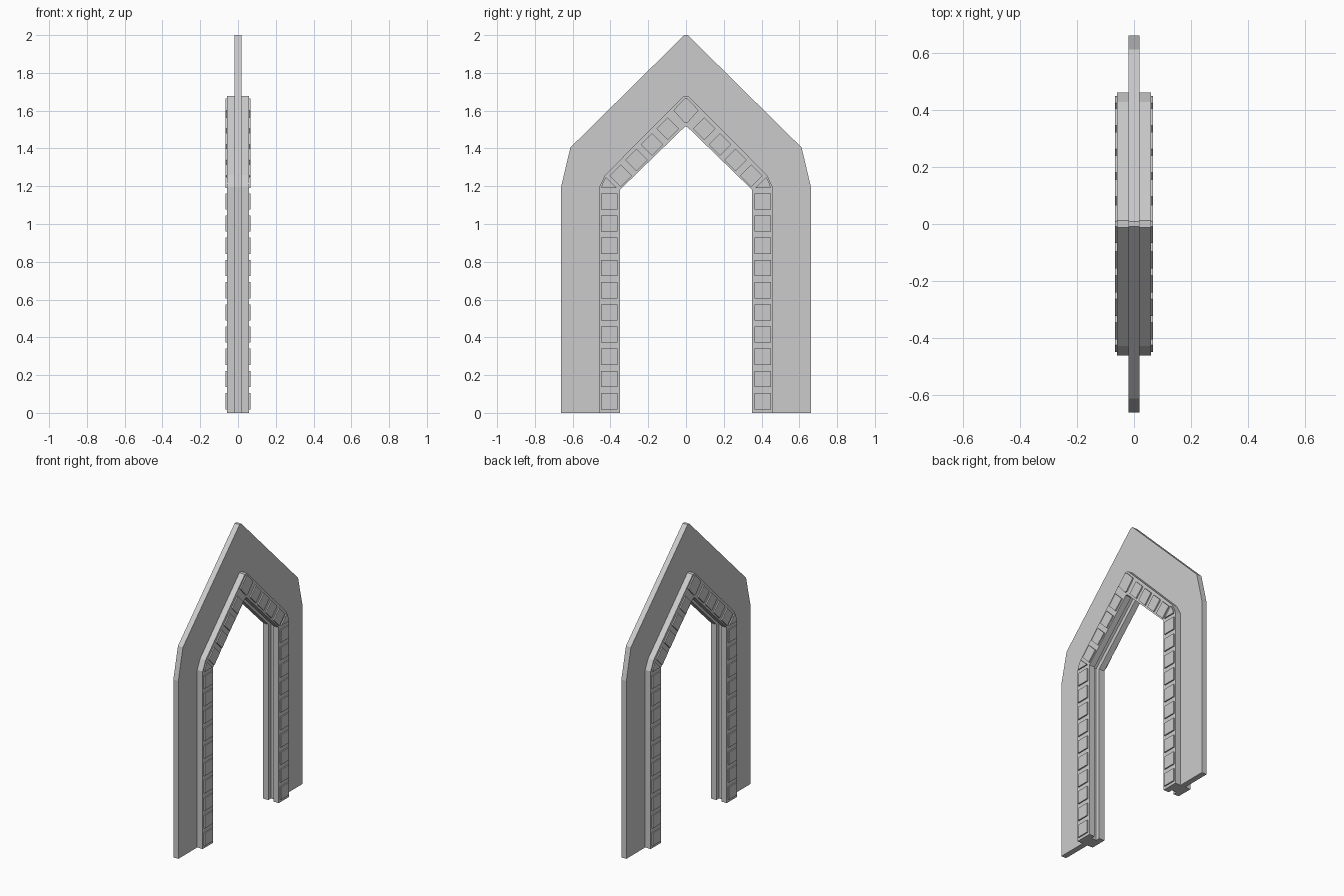
import bpy, bmesh
from mathutils import Vector

cube = bpy.data.objects.get("Cube")
if cube:
    bpy.data.objects.remove(cube, do_unlink=True)

grey = bpy.data.materials.new("stone grey")
grey.use_nodes = True
colour = (0.6, 0.6, 0.6, 1)
grey.diffuse_color = colour
grey.node_tree.nodes["Principled BSDF"].inputs["Base Color"].default_value = colour


def prisms(name, outlines, spans):
    """Extrude each (y, z) outline across each (x0, x1) span into one object."""
    bm = bmesh.new()
    for x0, x1 in spans:
        for outline in outlines:
            face = bm.faces.new([bm.verts.new((x0, y, z)) for y, z in outline])
            new = bmesh.ops.extrude_face_region(bm, geom=[face])["geom"]
            verts = [v for v in new if isinstance(v, bmesh.types.BMVert)]
            bmesh.ops.translate(bm, vec=(x1 - x0, 0, 0), verts=verts)
    bmesh.ops.recalc_face_normals(bm, faces=bm.faces)
    mesh = bpy.data.meshes.new(name)
    bm.to_mesh(mesh)
    bm.free()
    mesh.materials.append(grey)
    obj = bpy.data.objects.new(name, mesh)
    bpy.context.collection.objects.link(obj)
    return obj


def mirror(points):
    return [(-y, z) for y, z in reversed(points)]


def arch(outer, inner):
    """Closed arch outline from the half profiles, each given foot to apex."""
    return outer + mirror(outer) + [(-y, z) for y, z in inner] + inner[::-1]


def square(centre, along, size):
    """Square outline with one edge direction given."""
    a = Vector(along).normalized() * size / 2
    b = Vector((-a.y, a.x))
    c = Vector(centre)
    return [tuple(c + a * i + b * j) for i, j in ((-1, -1), (1, -1), (1, 1), (-1, 1))]


SLAB, FRAME, TILE = 0.0185, 0.059, 0.067

# Thin wall, set back from the opening so a groove runs round the inside
prisms("wall_slab", [arch(
    [(0.661, 0), (0.661, 1.197), (0.612, 1.405), (0.009, 2.0)],
    [(0.378, 0), (0.378, 1.195), (0.006, 1.553)])], [(-SLAB, SLAB)])

# Raised frame on both faces of the wall
prisms("door_frame", [arch(
    [(0.46, 0), (0.46, 1.195), (0.428, 1.26), (0.012, 1.677)],
    [(0.349, 0), (0.349, 1.182), (0.006, 1.515)])],
    [(SLAB, FRAME), (-FRAME, -SLAB)])

# Decorative tiles up the legs, round the bends and along the slopes
half = [square((0.406, 0.062 + 0.1175 * i), (1, 0), 0.086) for i in range(10)]
half += [square((0.097 + 0.083 * i, 1.505 - 0.083 * i), (1, -1), 0.084) for i in range(4)]
half.append([(0.365, 1.19), (0.448, 1.19), (0.444, 1.212), (0.424, 1.248)])
peak = [(0.008, 1.664), (0.067, 1.602), (0.008, 1.536)]
tiles = half + [mirror(t) for t in half] + [peak + mirror(peak)]
prisms("frame_tiles", tiles, [(FRAME - 0.002, TILE), (-TILE, 0.002 - FRAME)])
